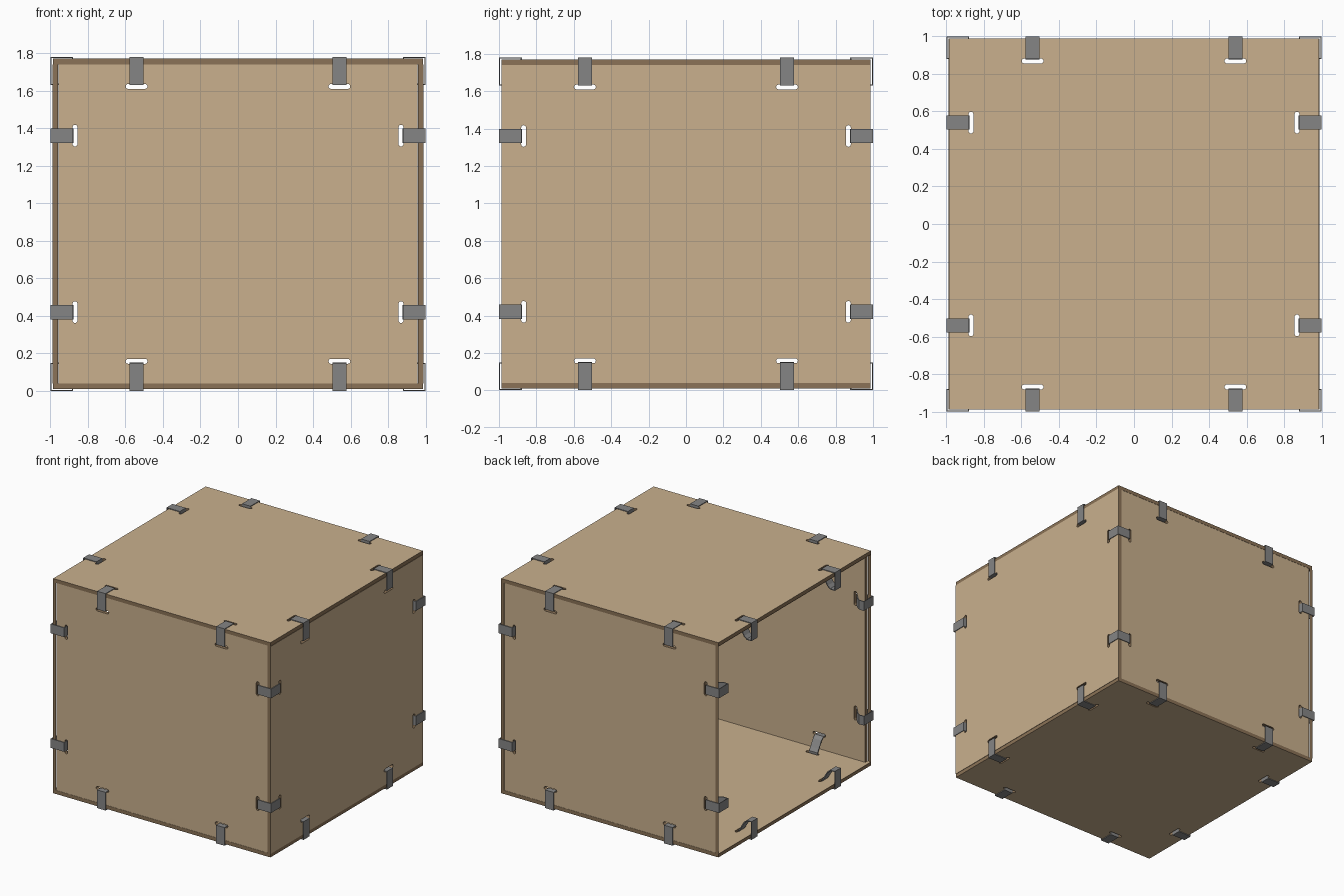
import bpy, bmesh, math
from mathutils import Matrix, Vector

cube = bpy.data.objects.get("Cube")
if cube:
    bpy.data.objects.remove(cube)


def material(name, rgb):
    m = bpy.data.materials.new(name)
    m.use_nodes = True
    m.diffuse_color = (*rgb, 1)
    m.node_tree.nodes["Principled BSDF"].inputs["Base Color"].default_value = (*rgb, 1)
    return m


tan = material("tan_board", (0.585, 0.434, 0.27))
brown = material("brown_edge", (0.258, 0.171, 0.095))
grey = material("grey_clip", (0.235, 0.235, 0.235))

MID = 0.89              # height of the box centre
THICK = 0.03            # board thickness
X, Y, Z = Vector((1, 0, 0)), Vector((0, 1, 0)), Vector((0, 0, 1))


def add_object(name, mesh):
    ob = bpy.data.objects.new(name, mesh)
    bpy.context.collection.objects.link(ob)
    return ob


def outline(curve, points):
    s = curve.splines.new('POLY')
    s.points.add(len(points) - 1)
    for p, (u, v) in zip(s.points, points):
        p.co = (u, v, 0, 1)
    s.use_cyclic_u = True


def slot(cu, cv, along_u, half=0.058, r=0.013):
    """Rounded slot outline centred on (cu, cv)."""
    pts = []
    for end in (1, -1):
        for i in range(7):
            a = math.pi * (i / 6 - 0.5)
            p, q = end * (half - r + r * math.cos(a)), end * r * math.sin(a)
            pts.append((cu + p, cv + q) if along_u else (cu - q, cv + p))
    return pts


def panel(name, u, v, w, dist, hu, hv, slot_u, slot_v, clip_v, open_face=False):
    """Board of half size hu, hv facing w, with eight clip slots."""
    c = bpy.data.curves.new(name, 'CURVE')
    c.dimensions = '2D'
    c.fill_mode = 'BOTH'
    c.extrude = THICK / 2
    outline(c, [(-hu, -hv), (hu, -hv), (hu, hv), (-hu, hv)])
    if not open_face:
        for s in (1, -1):
            for t in (1, -1):
                outline(c, slot(s * 0.54, t * slot_v, True))
                outline(c, slot(s * slot_u, t * clip_v, False))
    tmp = add_object(name + "_outline", c)
    bpy.context.view_layer.update()
    dg = bpy.context.evaluated_depsgraph_get()
    mesh = bpy.data.meshes.new_from_object(tmp.evaluated_get(dg))
    bpy.data.objects.remove(tmp)
    mesh.materials.clear()
    mesh.materials.append(tan)
    mesh.materials.append(brown)
    bm = bmesh.new()
    bm.from_mesh(mesh)
    bmesh.ops.remove_doubles(bm, verts=bm.verts, dist=1e-5)
    bm.normal_update()
    broad = [f for f in bm.faces if abs(f.normal.z) > 0.5]
    for f in bm.faces:
        f.smooth = False
        f.material_index = 1
    for f in broad:
        f.material_index = 0
    if open_face:
        bmesh.ops.delete(bm, geom=broad, context='FACES')
    m = Matrix((u, v, w)).transposed().to_4x4()
    m.translation = w * dist + Z * MID
    bm.transform(m)
    bmesh.ops.recalc_face_normals(bm, faces=bm.faces)
    bm.to_mesh(mesh)
    bm.free()
    add_object(name, mesh)


# Boards: the left side is only an edge frame
wall = dict(hv=0.85, slot_u=0.868, slot_v=0.732, clip_v=0.47)
lid = dict(hu=0.985, hv=0.987, slot_u=0.868, slot_v=0.868, clip_v=0.54)
panel("front_panel", X, Z, -Y, 0.97, hu=0.956, **wall)
panel("back_panel", -X, Z, Y, 0.97, hu=0.956, **wall)
panel("left_hand_panel", Y, Z, X, 0.973, hu=0.987, **wall)
panel("open_side_frame", -Y, Z, -X, 0.973, hu=0.987, open_face=True, **wall)
panel("top_panel", X, Y, Z, 0.865, **lid)
panel("bottom_panel", X, -Y, -Z, 0.865, **lid)


def clip(name, corner, a, b, axis, la, lb, half=0.038):
    """Bent strip round an edge, with a spring tongue between the two slots."""
    path = [(0, 0), (la, 0), (la, 0.04), (la * 0.85, 0.065), (0.065, lb * 0.85),
            (0.04, lb), (0, lb)]
    bm = bmesh.new()
    rows = [[bm.verts.new(corner + a * p + b * q + axis * s) for s in (-half, half)]
            for p, q in path]
    for r, n in zip(rows, rows[1:] + rows[:1]):
        bm.faces.new((r[0], r[1], n[1], n[0]))
    bmesh.ops.recalc_face_normals(bm, faces=bm.faces)
    mesh = bpy.data.meshes.new(name)
    bm.to_mesh(mesh)
    bm.free()
    mesh.materials.append(grey)
    mod = add_object(name, mesh).modifiers.new("thickness", 'SOLIDIFY')
    mod.thickness = 0.008
    mod.offset = 0


# Two clips on every edge of the box
OUT, UP = 0.996, 0.886
FLAT, TALL = 0.115, 0.143
for s in (1, -1):
    for t in (1, -1):
        for k in (1, -1):
            mid = Z * MID
            clip("upright_edge_clip", mid + X * s * OUT + Y * t * OUT + Z * k * 0.47,
                 X * -s, Y * -t, Z, FLAT, FLAT)
            clip("long_edge_clip", mid + Y * s * OUT + Z * t * UP + X * k * 0.54,
                 Y * -s, Z * -t, X, FLAT, TALL)
            clip("side_edge_clip", mid + X * s * OUT + Z * t * UP + Y * k * 0.54,
                 X * -s, Z * -t, Y, FLAT, TALL)
